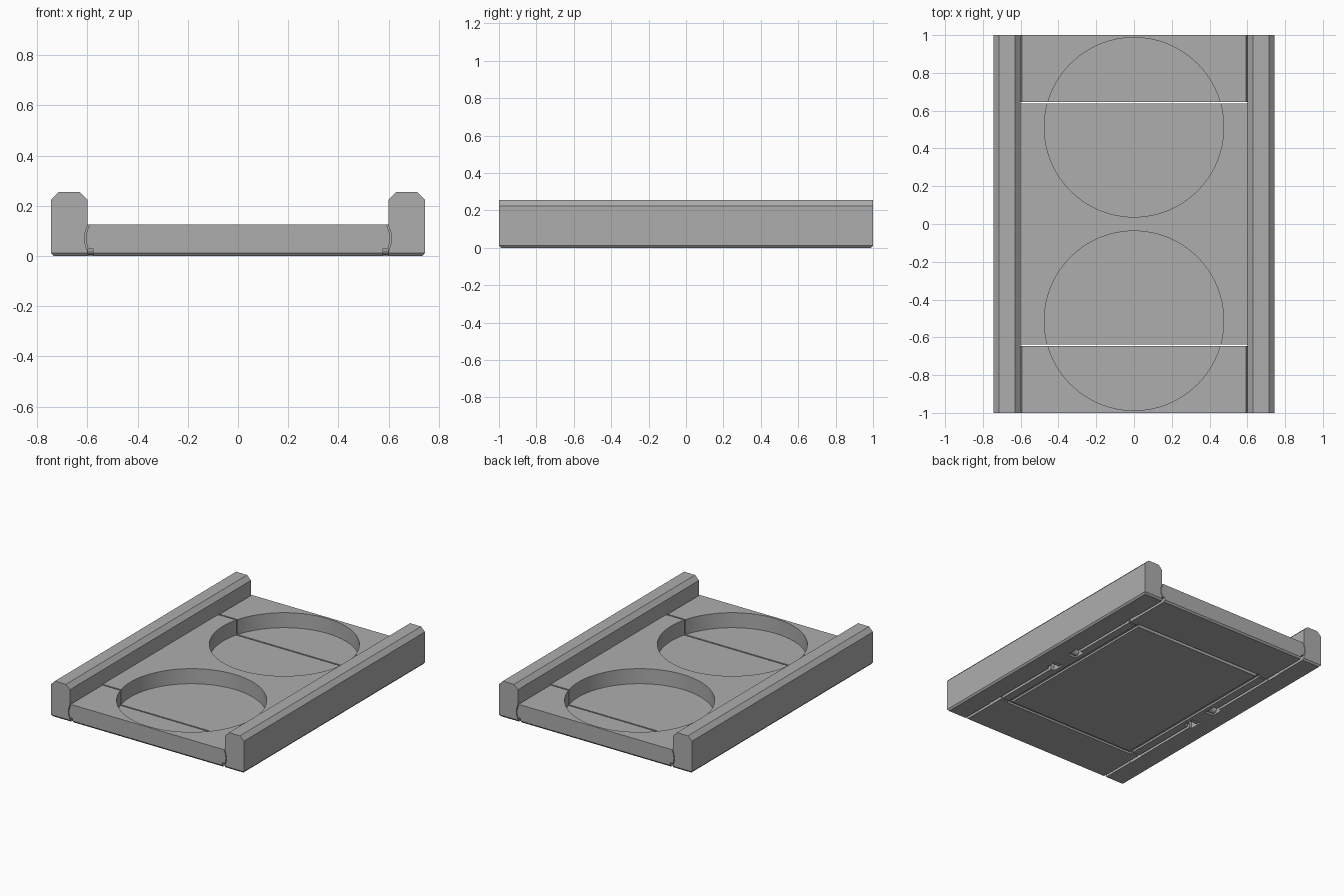
import bpy
import bmesh
from math import cos, sin, pi
from mathutils import Matrix, Vector

cube = bpy.data.objects.get("Cube")
if cube:
    bpy.data.objects.remove(cube, do_unlink=True)

# One plain grey for the whole tray
grey = bpy.data.materials.new("plain grey")
grey.use_nodes = True
colour = (0.42, 0.42, 0.42, 1)
grey.diffuse_color = colour
grey.node_tree.nodes["Principled BSDF"].inputs["Base Color"].default_value = colour


def finish(name, bm):
    bmesh.ops.recalc_face_normals(bm, faces=bm.faces)
    mesh = bpy.data.meshes.new(name)
    bm.to_mesh(mesh)
    bm.free()
    mesh.materials.append(grey)
    obj = bpy.data.objects.new(name, mesh)
    bpy.context.collection.objects.link(obj)
    return obj


def box(name, x0, x1, y0, y1, z0, z1):
    bm = bmesh.new()
    size = Vector((x1 - x0, y1 - y0, z1 - z0))
    mid = Vector((x0 + x1, y0 + y1, z0 + z1)) / 2
    bmesh.ops.create_cube(bm, size=1, matrix=Matrix.Translation(mid) @ Matrix.Diagonal((*size, 1)))
    return finish(name, bm)


def cylinder(name, radius, depth, matrix, segments):
    bm = bmesh.new()
    bmesh.ops.create_cone(bm, cap_ends=True, segments=segments, radius1=radius,
                          radius2=radius, depth=depth, matrix=matrix)
    return finish(name, bm)


def extrude_y(name, outline, y0, y1):
    bm = bmesh.new()
    face = bm.faces.new([bm.verts.new((x, y0, z)) for x, z in outline])
    new = bmesh.ops.extrude_face_region(bm, geom=[face])["geom"]
    moved = [v for v in new if isinstance(v, bmesh.types.BMVert)]
    bmesh.ops.translate(bm, verts=moved, vec=(0, y1 - y0, 0))
    return finish(name, bm)


def cut(target, cutter):
    mod = target.modifiers.new("cut", "BOOLEAN")
    mod.operation = "DIFFERENCE"
    mod.solver = "EXACT"
    mod.object = cutter
    bpy.context.view_layer.objects.active = target
    bpy.ops.object.modifier_apply(modifier=mod.name)


BASE, DECK, INNER, OUTER = 0.012, 0.125, 0.6, 0.745
SLIT0, SLIT1 = 0.637, 0.647


def side_curve(x, bulge):
    """Points up the bulged joint between deck and rail."""
    pts = [(x, BASE)]
    for i in range(9):
        t = i / 8
        pts.append((x + bulge * sin(pi * t), 0.02 + 0.1 * t))
    return pts + [(x, DECK)]


# Base plate with a bottom chamfer all round
base = box("base_plate", -OUTER, OUTER, -1, 1, 0, BASE)
for v in base.data.vertices:
    if v.co.z < BASE / 2:
        v.co.x *= 1 - 0.01 / OUTER
        v.co.y *= 0.99

# Decks: fixed centre and two sliding ends
right_side = side_curve(INNER, 0.012)
outline = right_side + [(-x, z) for x, z in reversed(right_side)]
centre = extrude_y("centre_deck", outline, -SLIT0, SLIT0)
end_side = side_curve(INNER - 0.006, 0.012)
end_outline = end_side + [(-x, z) for x, z in reversed(end_side)]
front_end = extrude_y("front_end_deck", end_outline, -1, -SLIT1)
back_end = extrude_y("back_end_deck", end_outline, SLIT1, 1)
decks = [centre, front_end, back_end]

# Side rails with chamfered tops and a hollow inner joint
rail_outline = side_curve(INNER, 0.012) + [
    (INNER, 0.225), (INNER + 0.03, 0.255), (OUTER - 0.03, 0.255), (OUTER, 0.225), (OUTER, BASE)]
rails = []
for side, name in ((1, "left_rail"), (-1, "right_rail")):
    rails.append(extrude_y(name, [(side * x, z) for x, z in rail_outline], -1, 1))

# Round cup recesses
cutters = []
for s in (-1, 1):
    cup = cylinder("cup_cutter", 0.475, 0.4, Matrix.Translation((0, s * 0.512, 0.22)), 96)
    cutters.append(cup)
    for deck in decks:
        if deck is centre or deck is (back_end if s > 0 else front_end):
            cut(deck, cup)


def span(s, a, b):
    return sorted((s * a, s * b))


# Underside grooves, through slits and catch pockets
for s in (-1, 1):
    y0, y1 = span(s, SLIT0, SLIT1)
    slit = box("slit_cutter", -INNER, INNER, y0, y1, -0.1, 0.1)
    y0, y1 = span(s, 0.637, 0.662)
    cross = box("cross_groove_cutter", -0.522, 0.522, y0, y1, -0.1, 0.0135)
    x0, x1 = span(s, 0.497, 0.522)
    along = box("long_groove_cutter", x0, x1, -0.64, 0.64, -0.1, 0.0135)
    cutters += [slit, cross, along]
    cut(base, slit)
    for part in [base] + decks:
        cut(part, cross)
        cut(part, along)
    for t in (-1, 1):
        gx0, gx1 = span(s, 0.578, 0.597)
        gy0, gy1 = span(t, 0.09, 1.1)
        groove = box("slide_groove_cutter", gx0, gx1, gy0, gy1, -0.1, 0.03)
        px0, px1 = span(s, 0.55, 0.615)
        py0, py1 = span(t, 0.065, 0.15)
        pocket = box("pocket_cutter", px0, px1, py0, py1, -0.1, 0.05)
        gap_x = span(s, 0.594, 0.6)
        gap_y = span(t, SLIT0, 0.75)
        gap = box("gap_cutter", *gap_x, *gap_y, -0.1, 0.1)
        cutters += [groove, pocket, gap]
        for part in [base, centre, back_end if t > 0 else front_end, rails[0 if s > 0 else 1]]:
            if part not in (front_end, back_end):
                cut(part, pocket)
            cut(part, groove)
        cut(base, gap)
        # Rounded catch inside the pocket
        place = Matrix.Translation((s * 0.5825, t * 0.085, 0.028)) @ Matrix.Rotation(pi / 2, 4, "Y")
        catch = cylinder("rounded_catch", 0.024, 0.05, place, 24)

for c in cutters:
    bpy.data.objects.remove(c, do_unlink=True)

# Smooth the round walls, keep edges sharp
bpy.ops.object.select_all(action="DESELECT")
for obj in bpy.context.collection.objects:
    if obj.type == "MESH" and grey.name in obj.data.materials:
        obj.select_set(True)
        bpy.context.view_layer.objects.active = obj
bpy.ops.object.shade_smooth_by_angle(angle=0.5)
